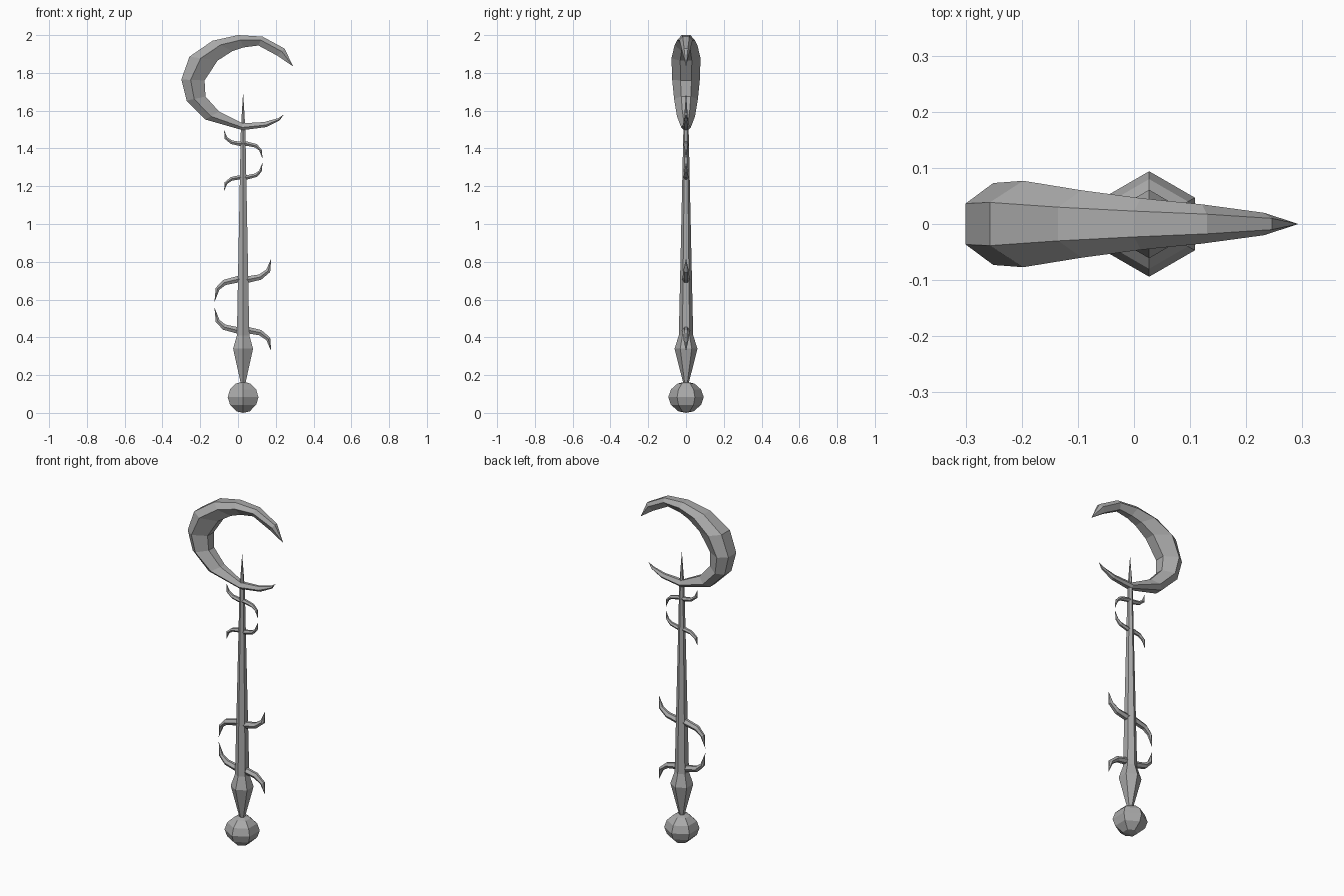
import bpy, bmesh, math
from mathutils import Vector

cube = bpy.data.objects.get("Cube")
if cube:
    bpy.data.objects.remove(cube, do_unlink=True)

metal = bpy.data.materials.new("grey metal")
metal.use_nodes = True
GREY = (0.4, 0.4, 0.4, 1)
metal.diffuse_color = GREY
metal.node_tree.nodes["Principled BSDF"].inputs["Base Color"].default_value = GREY

AXIS_X = 0.027


def skin(name, rings):
    """Join six-point rings into a closed flat-faced solid; one-point rings are tips."""
    bm = bmesh.new()
    loops = [[bm.verts.new(p) for p in ring] for ring in rings]
    for a, b in zip(loops, loops[1:]):
        for i in range(6):
            j = (i + 1) % 6
            if len(a) == 1:
                bm.faces.new((a[0], b[i], b[j]))
            elif len(b) == 1:
                bm.faces.new((a[i], b[0], a[j]))
            else:
                bm.faces.new((a[i], b[i], b[j], a[j]))
    for end in (loops[0], loops[-1]):
        if len(end) > 1:
            bm.faces.new(end)
    bmesh.ops.recalc_face_normals(bm, faces=bm.faces)
    mesh = bpy.data.meshes.new(name)
    bm.to_mesh(mesh)
    bm.free()
    mesh.materials.append(metal)
    obj = bpy.data.objects.new(name, mesh)
    bpy.context.collection.objects.link(obj)
    return obj


def turned(name, profile):
    """Six-sided turned part from (radius, height) pairs, corners front and back."""
    rings = []
    for r, z in profile:
        angles = [math.pi / 2 + k * math.pi / 3 for k in range(6)]
        ring = [(AXIS_X + r * math.cos(a), r * math.sin(a), z) for a in angles]
        rings.append(ring if r else [(AXIS_X, 0, z)])
    return skin(name, rings)


def section(outer, inner, half, ridge):
    """Six-sided blade section with its widest ridge between outer and inner edges."""
    o, i = Vector(outer), Vector(inner)
    if not half:
        return [(o.x, 0, o.y)]
    m = o.lerp(i, ridge)
    n = half * 0.5
    return [(o.x, -n, o.y), (o.x, n, o.y), (m.x, half, m.y),
            (i.x, n * 0.8, i.y), (i.x, -n * 0.8, i.y), (m.x, -half, m.y)]


# Pommel and shaft
turned("pommel", [(0, 0), (0.04, 0.008), (0.08, 0.043), (0.094, 0.083),
                  (0.08, 0.124), (0.045, 0.155), (0, 0.166)])
turned("shaft", [(0.015, 0.16), (0.061, 0.34), (0.038, 0.41),
                 (0.014, 1.5), (0, 1.7)])

# Crescent blade: outer edge, inner edge, half thickness
crescent = [
    ((0.293, 1.833), (0.293, 1.833), 0),
    ((0.246, 1.929), (0.21, 1.89), 0.02),
    ((0.13, 1.992), (0.108, 1.945), 0.035),
    ((0.0, 2.0), (0.03, 1.935), 0.046),
    ((-0.135, 1.97), (-0.03, 1.915), 0.06),
    ((-0.257, 1.886), (-0.108, 1.865), 0.077),
    ((-0.3, 1.765), (-0.177, 1.76), 0.073),
    ((-0.272, 1.653), (-0.172, 1.675), 0.063),
    ((-0.172, 1.553), (-0.1, 1.595), 0.048),
    ((0.024, 1.497), (0.024, 1.533), 0.025),
    ((0.15, 1.513), (0.14, 1.54), 0.017),
    ((0.22, 1.548), (0.212, 1.56), 0.01),
    ((0.243, 1.58), (0.243, 1.58), 0),
]
skin("crescent_blade", [section(o, i, h, 0.4) for o, i, h in crescent])

# Curled prongs: centreline points with thickness, hooked at both ends
CURL = [(0.149, 0.246, 0), (0.133, 0.18, 0.024), (0.09, 0.147, 0.03),
        (0.03, 0.135, 0.034), (-0.03, 0.135, 0.034), (-0.1, 0.118, 0.03),
        (-0.135, 0.085, 0.022), (-0.152, 0.013, 0)]


def curl(name, z_mid, sx, sz):
    size = abs(sz)
    pts = [Vector((AXIS_X + x * sx, z_mid + z * sz)) for x, z, t in CURL]
    rings = []
    for k, p in enumerate(pts):
        t = CURL[k][2] * size / 2
        d = (pts[min(k + 1, len(pts) - 1)] - pts[max(k - 1, 0)]).normalized()
        n = Vector((-d.y, d.x)) * t
        rings.append(section(p + n, p - n, t * 1.2, 0.5))
    return skin(name, rings)


for place, z_mid, sx, size in (("lower", 0.572, 1, 1), ("upper", 1.336, -0.68, 0.66)):
    for side, sign in (("top", 1), ("bottom", -1)):
        curl(f"{place}_{side}_prong", z_mid, sx, size * sign)
